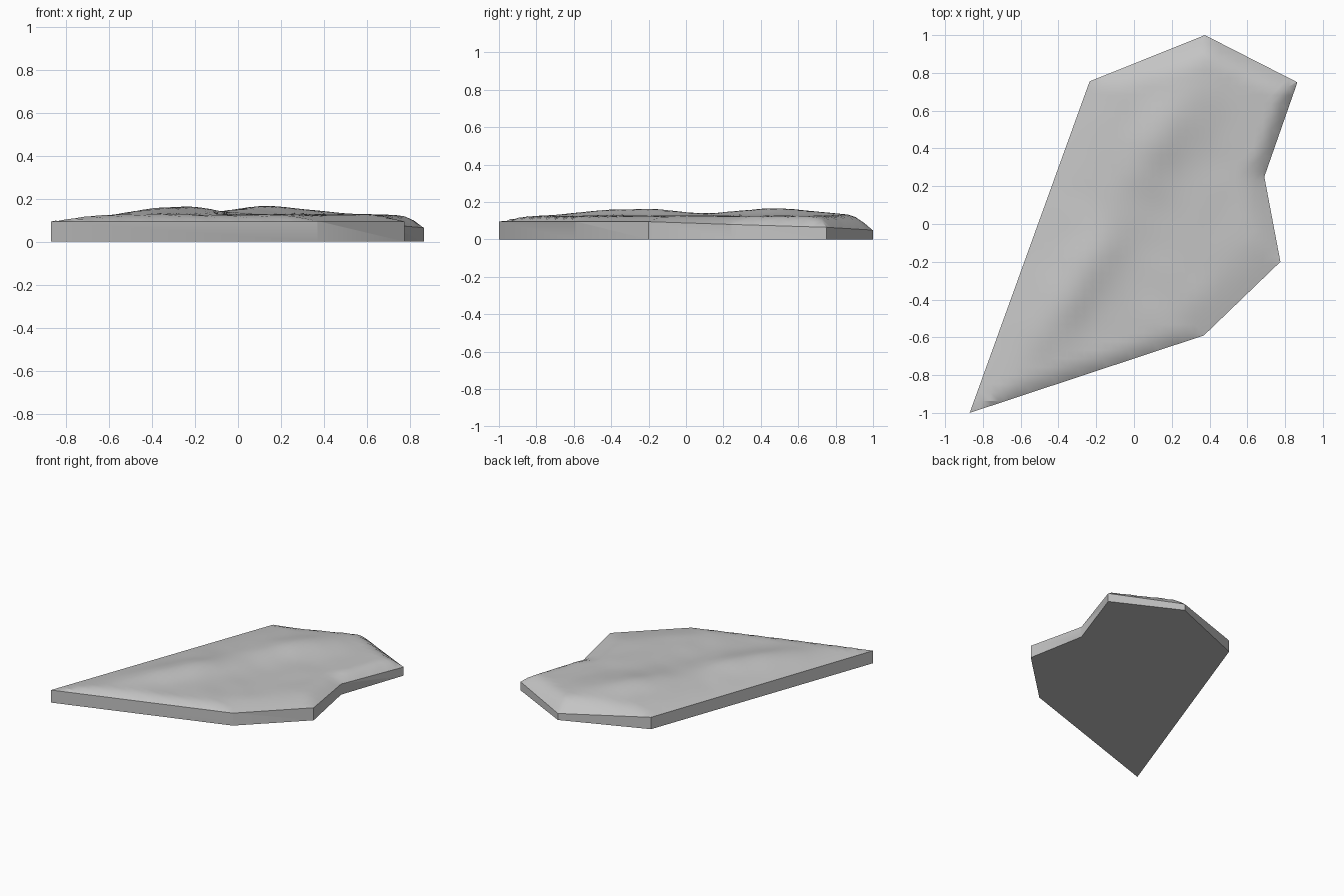
import bpy, bmesh, math
from mathutils import Vector, noise

if "Cube" in bpy.data.objects:
    bpy.data.objects.remove(bpy.data.objects["Cube"])

# Outline corners: x, y, rim height, width of the slope behind the edge that starts here
RIM = [(-0.87, -1.0, 0.095, 0.08), (0.37, -0.59, 0.095, 0.22),
       (0.775, -0.2, 0.095, 0.14), (0.69, 0.25, 0.08, 0.09),
       (0.865, 0.75, 0.065, 0.11), (0.375, 1.0, 0.05, 0.13),
       (-0.235, 0.755, 0.09, 0.24)]
# Hills along the diagonal ridge: x, y, extra height, length, width
HILLS = [(-0.25, -0.22, 0.036, 0.30, 0.13), (0.12, 0.45, 0.038, 0.30, 0.15),
         (-0.42, -0.52, 0.014, 0.22, 0.12), (0.35, 0.68, 0.012, 0.2, 0.16)]
RIDGE_ANGLE = math.radians(58)


def height(x, y):
    """Rim height blended into a plateau with low rounded hills."""
    p = Vector((x, y))
    blend, total, rim = 1.0, 0.0, 0.0
    for i, (ax, ay, az, width) in enumerate(RIM):
        bx, by, bz, _ = RIM[(i + 1) % len(RIM)]
        a, ab = Vector((ax, ay)), Vector((bx - ax, by - ay))
        t = min(1, max(0, (p - a).dot(ab) / ab.length_squared))
        dist = (p - a - ab * t).length
        edge_z = az + (bz - az) * t
        if dist < 1e-4:
            return edge_z
        s = min(1, dist / width)
        blend = min(blend, math.sin(s * math.pi / 2))
        rim += edge_z / dist ** 2
        total += 1 / dist ** 2
    rim /= total
    top = 0.126
    c, s = math.cos(RIDGE_ANGLE), math.sin(RIDGE_ANGLE)
    for hx, hy, h, length, width in HILLS:
        u = (x - hx) * c + (y - hy) * s
        v = -(x - hx) * s + (y - hy) * c
        top += h * math.exp(-(u / length) ** 2 - (v / width) ** 2)
    top += 0.004 * noise.noise(Vector((x * 6, y * 6, 0.3)))
    return rim + (top - rim) * blend


# Slab: outline extruded upward
bm = bmesh.new()
base = bm.faces.new([bm.verts.new((x, y, 0)) for x, y, _, _ in RIM])
ext = bmesh.ops.extrude_face_region(bm, geom=[base], use_keep_orig=True)
bmesh.ops.translate(bm, vec=(0, 0, 1),
                    verts=[e for e in ext["geom"] if isinstance(e, bmesh.types.BMVert)])


def top_faces():
    return [f for f in bm.faces if all(v.co.z > 0.5 for v in f.verts)]


# Cut the top into a fine grid
STEP = 0.045
for axis in (Vector((1, 0, 0)), Vector((0, 1, 0))):
    for i in range(-22, 23):
        faces = top_faces()
        geom = (faces + list({e for f in faces for e in f.edges})
                + list({v for f in faces for v in f.verts}))
        bmesh.ops.bisect_plane(bm, geom=geom, dist=1e-5,
                               plane_co=axis * (i * STEP + 0.007), plane_no=axis)
bmesh.ops.triangulate(bm, faces=top_faces())

# Shape the terrain
for v in bm.verts:
    if v.co.z > 0.5:
        v.co.z = height(v.co.x, v.co.y)
bmesh.ops.recalc_face_normals(bm, faces=bm.faces)

mesh = bpy.data.meshes.new("rock_slab")
bm.to_mesh(mesh)
bm.free()
slab = bpy.data.objects.new("rock_slab", mesh)
bpy.context.collection.objects.link(slab)

# Single stone grey
stone = bpy.data.materials.new("stone_grey")
stone.diffuse_color = (0.55, 0.55, 0.55, 1)
stone.use_nodes = True
stone.node_tree.nodes["Principled BSDF"].inputs["Base Color"].default_value = stone.diffuse_color
mesh.materials.append(stone)

bpy.context.view_layer.objects.active = slab
slab.select_set(True)
bpy.ops.object.shade_smooth_by_angle(angle=math.radians(30))
